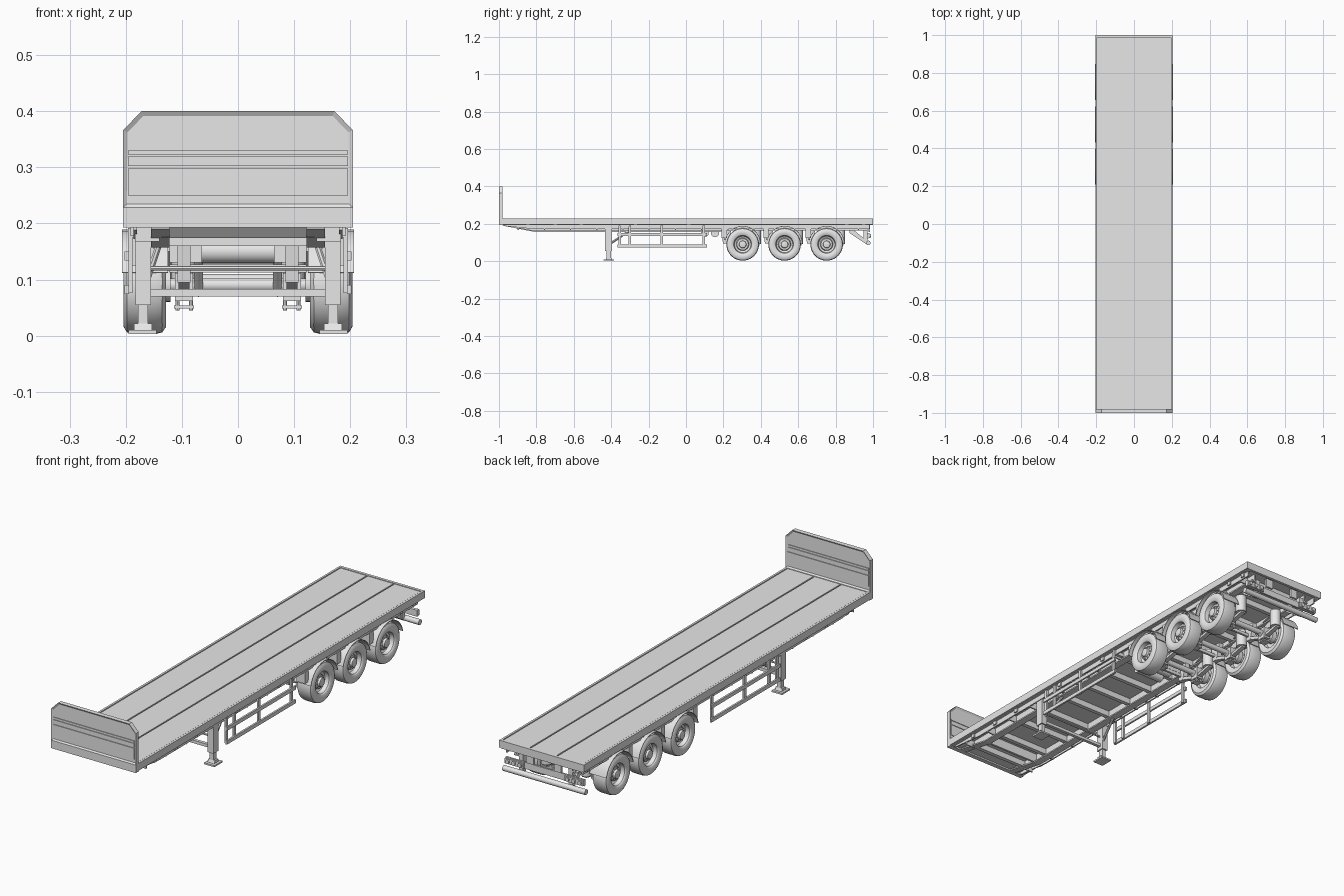
import bpy, bmesh, math
from mathutils import Vector, Matrix

old = bpy.data.objects.get("Cube")
if old:
    bpy.data.objects.remove(old)

grey = bpy.data.materials.new("plain grey")
grey.use_nodes = True
grey.diffuse_color = (0.8, 0.8, 0.8, 1)
grey.node_tree.nodes["Principled BSDF"].inputs["Base Color"].default_value = (0.8, 0.8, 0.8, 1)


def box(bm, x, y, z):
    """Box from (low, high) pairs."""
    size = [b - a for a, b in (x, y, z)]
    mid = [(a + b) / 2 for a, b in (x, y, z)]
    m = Matrix.Translation(mid) @ Matrix.Diagonal((*size, 1))
    bmesh.ops.create_cube(bm, size=1, matrix=m)


def rod(bm, a, b, r, sides=16, r2=None):
    a, b = Vector(a), Vector(b)
    m = Matrix.Translation((a + b) / 2) @ (b - a).to_track_quat('Z', 'Y').to_matrix().to_4x4()
    bmesh.ops.create_cone(bm, cap_ends=True, segments=sides, radius1=r,
                          radius2=r if r2 is None else r2, depth=(b - a).length, matrix=m)


def prism(bm, pts, x0, x1):
    """Side profile of (y, z) points, extruded along x."""
    f = bm.faces.new([bm.verts.new((x0, y, z)) for y, z in pts])
    ext = bmesh.ops.extrude_face_region(bm, geom=[f])["geom"]
    bmesh.ops.translate(bm, vec=(x1 - x0, 0, 0),
                        verts=[v for v in ext if isinstance(v, bmesh.types.BMVert)])


def lathe(bm, prof, y, z, steps=40):
    """Spin (x, radius) points around a crosswise axis."""
    vs = [bm.verts.new((x, y, z + r)) for x, r in prof]
    es = [bm.edges.new(p) for p in zip(vs, vs[1:])]
    bmesh.ops.spin(bm, geom=vs + es, cent=(0, y, z), axis=(1, 0, 0),
                   angle=math.tau, steps=steps, use_merge=True)


def finish(name, bm, mirror=False, smooth=False):
    bmesh.ops.remove_doubles(bm, verts=bm.verts, dist=1e-6)
    bmesh.ops.recalc_face_normals(bm, faces=bm.faces)
    me = bpy.data.meshes.new(name)
    bm.to_mesh(me)
    bm.free()
    ob = bpy.data.objects.new(name, me)
    bpy.context.collection.objects.link(ob)
    me.materials.append(grey)
    if mirror:
        ob.modifiers.new("mirror", 'MIRROR').use_clip = False
    if smooth:
        bpy.ops.object.select_all(action='DESELECT')
        ob.select_set(True)
        bpy.context.view_layer.objects.active = ob
        bpy.ops.object.shade_smooth_by_angle(angle=math.radians(35))
    return ob


# Deck: base sheet, three planks with gaps, edge rails
bm = bmesh.new()
box(bm, (-.197, .197), (-.98, .99), (.2, .219))
for a, b in ((-.193, -.068), (-.062, .062), (.068, .193)):
    box(bm, (a, b), (-.98, .986), (.215, .226))
finish("deck", bm)
bm = bmesh.new()
box(bm, (.196, .205), (-.98, 1), (.196, .228))
box(bm, (.18, .196), (-.98, 1), (.194, .2))
finish("deck_edge_rail", bm, True)
bm = bmesh.new()
box(bm, (-.196, .196), (.988, 1), (.194, .228))
finish("rear_deck_rail", bm)

# Headboard: chamfered slab with sunken panels and ribs
bm = bmesh.new()
half = [(.205, .228), (.205, .366), (.172, .4)]
outline = half + [(-x, z) for x, z in reversed(half)]
f = bm.faces.new([bm.verts.new((x, -1, z)) for x, z in outline])
ext = bmesh.ops.extrude_face_region(bm, geom=[f])["geom"]
bmesh.ops.translate(bm, vec=(0, .02, 0), verts=[v for v in ext if isinstance(v, bmesh.types.BMVert)])
bmesh.ops.recalc_face_normals(bm, faces=bm.faces)
for f in [f for f in bm.faces if abs(f.normal.y) > .9]:
    bmesh.ops.inset_region(bm, faces=[f], thickness=.009, depth=0)
    bmesh.ops.translate(bm, vec=(0, -f.normal.y * .005, 0), verts=f.verts)
box(bm, (-.205, .205), (-1, -.979), (.193, .228))
for z0, z1 in ((.25, .298), (.302, .319), (.323, .33)):
    box(bm, (-.196, .196), (-.998, -.982), (z0, z1))
finish("headboard", bm)

# Main beams with tapered nose, flanges
bm = bmesh.new()
nose = [(-.98, .2), (-.98, .19), (-.81, .157), (.18, .157), (.22, .165), (.97, .165), (.97, .2)]
prism(bm, nose, .135, .142)
lower = nose[1:6]
prism(bm, lower + [(y, z + .006) for y, z in reversed(lower)], .122, .155)
finish("main_beam", bm, True)

# Outer side sills, gussets and side markers
bm = bmesh.new()
sill = [(-.97, .196), (-.97, .188), (-.81, .172), (.98, .172), (.98, .196)]
prism(bm, sill, .18, .186)
for i in range(14):
    y = -.9 + i * .14
    prism(bm, [(y, .198), (y, .168), (y + .006, .168), (y + .006, .198)], .14, .184)
finish("side_sill", bm, True)
bm = bmesh.new()
for y in (-.845, -.7, -.56, -.27, .015, .86, .95):
    box(bm, (.184, .192), (y - .009, y + .009), (.178, .194))
finish("side_marker", bm, True)

# Crossmembers between the beams, with sloped faces
bm = bmesh.new()
for i in range(14):
    y = -.9 + i * .14
    prism(bm, [(y - .03, .201), (y - .006, .174), (y + .012, .174), (y + .012, .201)], -.136, .136)
box(bm, (-.136, .136), (-.82, -.81), (.16, .2))
box(bm, (-.122, .122), (.2, .21), (.13, .2))
finish("crossmembers", bm)

# Landing legs
bm = bmesh.new()
box(bm, (.155, .183), (-.432, -.396), (.055, .198))
box(bm, (.16, .178), (-.424, -.402), (.012, .06))
prism(bm, [(-.43, .008), (-.424, .022), (-.402, .022), (-.396, .008)], .153, .185)
box(bm, (.145, .195), (-.442, -.386), (.003, .01))
finish("landing_leg", bm, True)
bm = bmesh.new()
box(bm, (-.158, .158), (-.422, -.408), (.07, .083))
for s in (-1, 1):
    rod(bm, (s * .165, -.41, .09), (s * .14, -.3, .165), .006, 8)
rod(bm, (-.16, -.414, .12), (.16, -.414, .12), .004, 8)
finish("landing_leg_brace", bm)

# Side guards
bm = bmesh.new()
for z in (.074, .134):
    box(bm, (.194, .202), (-.365, .112), (z, z + .016))
for y in (-.355, -.3, -.13, .095):
    box(bm, (.188, .196), (y - .007, y + .007), (.076, .185))
    box(bm, (.14, .196), (y - .006, y + .006), (.175, .192))
finish("side_guard", bm, True)

# Wheels, mudguards, axles and suspension
axle_y, wz, R = (.303, .527, .752), .09, .087
tyre = [(.133, .05), (.128, .06), (.128, .074), (.135, .084), (.146, R), (.186, R),
        (.198, .084), (.204, .074), (.204, .06), (.2, .051)]
rim = [(.2, .051), (.196, .047), (.178, .044), (.172, .034), (.184, .03), (.186, .02),
       (.196, .018), (.198, .011), (.198, 0)]
back = [(.133, .05), (.15, .046), (.155, .02), (.14, .018), (.14, 0)]
bt, br, bg, bs = (bmesh.new() for _ in range(4))
for y in axle_y:
    lathe(bt, tyre, y, wz)
    lathe(br, rim, y, wz)
    lathe(br, back, y, wz)
    for k in range(10):
        a = math.tau * k / 10
        c, s = y + .025 * math.cos(a), wz + .025 * math.sin(a)
        rod(br, (.18, c, s), (.189, c, s), .003, 6)
    # Curved guard with a flat skirt at each end
    arc = [math.radians(12 + 13 * k) for k in range(13)]
    ring = [[(y + r * math.cos(a), wz + .002 + r * math.sin(a)) for a in arc] for r in (.097, .094)]
    prism(bg, ring[0] + ring[1][::-1], .125, .207)
    box(bg, (.135, .19), (y - .04, y + .04), (.178, .188))
    # Hanger bracket, spring, clamp, air bag, shock absorber
    prism(bs, [(y - .115, .17), (y - .105, .095), (y - .08, .095), (y - .06, .17)], .085, .108)
    prism(bs, [(y - .1, .115), (y, .08), (y + .09, .095), (y + .09, .085), (y, .066), (y - .1, .1)],
          .086, .106)
    box(bs, (.08, .112), (y - .02, y + .02), (.062, .112))
    for x in (.084, .108):
        for d in (-.013, .013):
            rod(bs, (x, y + d, .045), (x, y + d, .12), .0035, 8)
    box(bs, (.078, .114), (y - .018, y + .018), (.048, .054))
    rod(bs, (.096, y + .075, .092), (.096, y + .075, .168), .023, 20)
    rod(bs, (.07, y - .08, .155), (.07, y + .005, .075), .008, 12)
    # Outer bracket ahead of each wheel
    box(bs, (.15, .19), (y - .112, y - .085), (.125, .175))
    rod(bs, (.12, y, wz), (.142, y, wz), .03, 24)
finish("tyres", bt, True, True)
finish("wheel_rims", br, True, True)
finish("mudguards", bg, True, True)
finish("suspension", bs, True, True)
bm = bmesh.new()
for y in axle_y:
    rod(bm, (-.15, y, wz), (.15, y, wz), .012, 20)
    box(bm, (-.122, .122), (y - .1, y - .09), (.113, .127))
finish("axles", bm, False, True)

# Air tanks behind the legs
bm = bmesh.new()
for y in (.1, .155):
    rod(bm, (-.065, y, .15), (.065, y, .15), .021, 24)
    for x in (-.045, .045):
        box(bm, (x - .004, x + .004), (y - .004, y + .004), (.165, .2))
finish("air_tanks", bm, False, True)

# Rear underrun bar, light plates and brackets
bm = bmesh.new()
rod(bm, (-.2, .975, .098), (.2, .975, .098), .012, 16)
box(bm, (-.19, .19), (.968, .976), (.122, .15))
finish("rear_bumper", bm, False, True)
bm = bmesh.new()
prism(bm, [(.875, .168), (.875, .15), (.968, .088), (.978, .1), (.895, .168)], .115, .125)
box(bm, (.11, .13), (.95, .97), (.1, .18))
box(bm, (.1, .19), (.975, .984), (.125, .148))
for x in (.115, .145, .175):
    rod(bm, (x, .98, .137), (x, .99, .137), .009, 16)
box(bm, (.05, .085), (.975, .985), (.155, .195))
finish("rear_light_bracket", bm, True, True)
